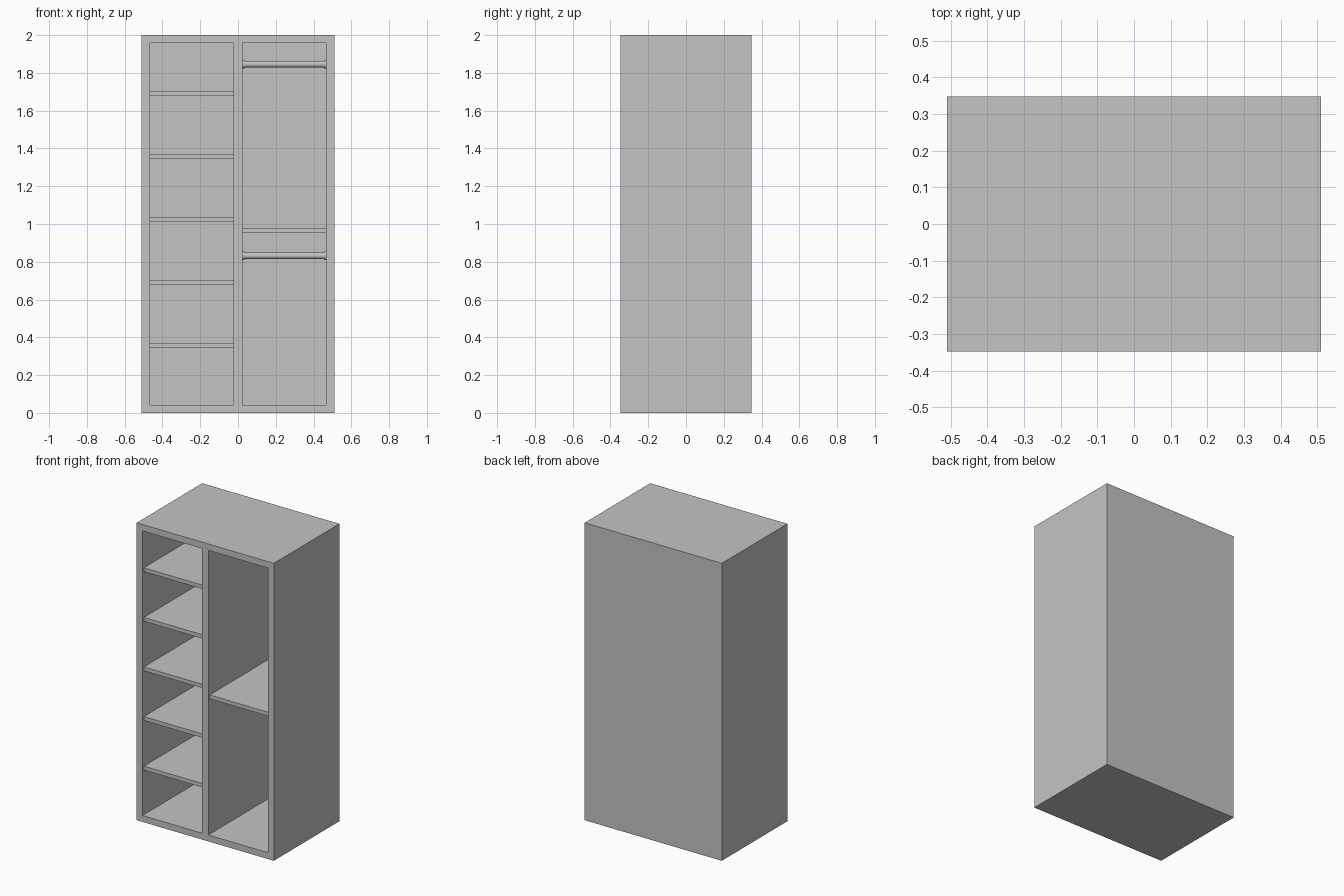
import bpy
import math

old = bpy.data.objects.get("Cube")
if old:
    bpy.data.objects.remove(old, do_unlink=True)

# Overall sizes
WIDTH, DEPTH, HEIGHT = 1.02, 0.696, 2.0
WALL = 0.043
HALF_DIVIDER = 0.0225
FRONT, BACK = -DEPTH / 2, DEPTH / 2 - 0.04
BAY_OUT = WIDTH / 2 - WALL
BAY_WIDTH = BAY_OUT - HALF_DIVIDER
BAY_X = (BAY_OUT + HALF_DIVIDER) / 2

grey = bpy.data.materials.new("plain_grey")
grey.use_nodes = True
colour = (0.55, 0.55, 0.55, 1)
grey.diffuse_color = colour
grey.node_tree.nodes["Principled BSDF"].inputs["Base Color"].default_value = colour


def box(name, centre, size):
    bpy.ops.mesh.primitive_cube_add(size=1, location=centre)
    ob = bpy.context.object
    ob.name = name
    ob.scale = size
    bpy.ops.object.transform_apply(location=False, rotation=False, scale=True)
    ob.data.materials.append(grey)
    return ob


def rod(name, x, z, radius, length):
    bpy.ops.mesh.primitive_cylinder_add(
        vertices=32, radius=radius, depth=length,
        location=(x, 0, z), rotation=(0, math.pi / 2, 0))
    ob = bpy.context.object
    ob.name = name
    ob.data.materials.append(grey)
    bpy.ops.object.shade_smooth_by_angle()
    return ob


# Cabinet shell with two bays hollowed out from the front
shell = box("cabinet_shell", (0, 0, HEIGHT / 2), (WIDTH, DEPTH, HEIGHT))
for side in (-1, 1):
    reach = 0.1
    cutter = box("bay_cutter", (side * BAY_X, (FRONT - reach + BACK) / 2, HEIGHT / 2),
                 (BAY_WIDTH, BACK - FRONT + reach, HEIGHT - 2 * WALL))
    cutter.hide_render = True
    mod = shell.modifiers.new("bay", "BOOLEAN")
    mod.operation = "DIFFERENCE"
    mod.solver = "EXACT"
    mod.object = cutter
    bpy.context.view_layer.objects.active = shell
    bpy.ops.object.modifier_apply(modifier=mod.name)
    bpy.data.objects.remove(cutter, do_unlink=True)


# Shelves, set back slightly from the front edge
def shelf(name, x, z):
    front = FRONT + 0.015
    box(name, (x, (front + BACK) / 2, z), (BAY_WIDTH, BACK - front, 0.026))


for i in range(5):
    shelf(f"right_bay_shelf_{i + 1}", -BAY_X, 0.356 + i * 0.3335)
shelf("left_bay_shelf", BAY_X, 0.966)

# Hanging rails with end flanges
for label, z in (("upper", 1.846), ("lower", 0.832)):
    rod(f"{label}_hanging_rail", BAY_X, z, 0.018, BAY_WIDTH)
    for end, x in (("inner", HALF_DIVIDER + 0.006), ("outer", BAY_OUT - 0.006)):
        rod(f"{label}_rail_{end}_flange", x, z, 0.023, 0.012)
